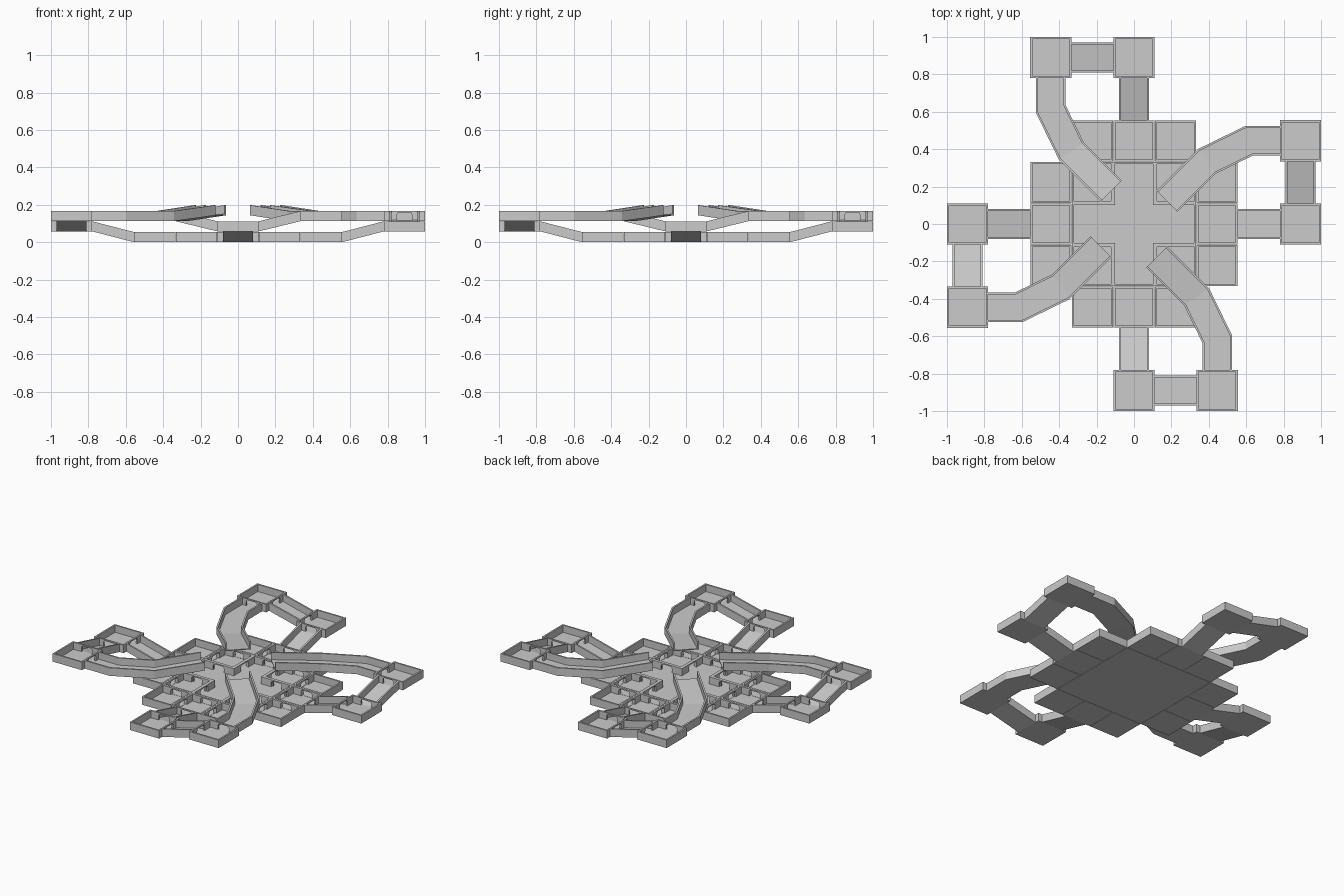
import bpy, bmesh, math
from mathutils import Vector, Matrix

if "Cube" in bpy.data.objects:
    bpy.data.objects.remove(bpy.data.objects["Cube"])

H, F, T = 0.054, 0.006, 0.011      # piece height, floor and wall thickness
P, R = 0.222, 0.11                 # room spacing and half size
L1, L2, L3 = 0.058, 0.113, 0.144   # raised levels
W = 0.08                           # passage half width


def finish(bm, name):
    """Turn a bmesh into four copies, rotated round the centre."""
    bmesh.ops.recalc_face_normals(bm, faces=bm.faces)
    me = bpy.data.meshes.new(name)
    bm.to_mesh(me)
    bm.free()
    for k in range(4):
        ob = bpy.data.objects.new(f"{name}_{k + 1}", me)
        ob.matrix_world = Matrix.Rotation(k * math.pi / 2, 4, 'Z')
        bpy.context.collection.objects.link(ob)


def extrude(bm, pts, vec):
    """Solid prism from a flat outline."""
    f = bm.faces.new([bm.verts.new(p) for p in pts])
    g = bmesh.ops.extrude_face_region(bm, geom=[f], use_keep_orig=True)
    bmesh.ops.translate(bm, vec=vec, verts=[v for v in g['geom'] if isinstance(v, bmesh.types.BMVert)])


def slab(bm, x0, x1, y0, y1, z):
    extrude(bm, [(x0, y0, z), (x1, y0, z), (x1, y1, z), (x0, y1, z)], (0, 0, F))


def wall(bm, a, b, z, door):
    """Wall from a to b, thickness added to the left, with an arched doorway."""
    a, b = Vector((*a, z)), Vector((*b, z))
    d = (b - a).normalized()
    n = Vector((-d.y, d.x, 0))
    length = (b - a).length
    m = length / 2
    prof = [(0, F), (0, H), (length, H), (length, F)]
    if door:
        w, top, r = 0.04, 0.046, 0.012
        prof += [(m + w, F)]
        for s, angs in ((1, (0, 45, 90)), (-1, (90, 45, 0))):
            for t in angs:
                t = math.radians(t)
                prof.append((m + s * (w - r + r * math.cos(t)), top - r + r * math.sin(t)))
        prof += [(m - w, F)]
    extrude(bm, [a + d * u + Vector((0, 0, h)) for u, h in prof], n * T)


def room(name, cx, cy, z, doors):
    bm = bmesh.new()
    slab(bm, cx - R, cx + R, cy - R, cy + R, z)
    i = R - T
    wall(bm, (cx - R, cy - R), (cx + R, cy - R), z, 'S' in doors)
    wall(bm, (cx + R, cy + R), (cx - R, cy + R), z, 'N' in doors)
    wall(bm, (cx + R, cy - i), (cx + R, cy + i), z, 'E' in doors)
    wall(bm, (cx - R, cy + i), (cx - R, cy - i), z, 'W' in doors)
    finish(bm, name)


def trough(name, path):
    """Open channel swept along a path with mitred bends."""
    bm = bmesh.new()
    path = [Vector(p) for p in path]
    prof = [(-W, 0), (W, 0), (W, H), (W - T, H), (W - T, F), (T - W, F), (T - W, H), (-W, H)]
    dirs = [Vector((b.x - a.x, b.y - a.y, 0)).normalized() for a, b in zip(path, path[1:])]
    rings = []
    for i, p in enumerate(path):
        d0, d1 = dirs[max(i - 1, 0)], dirs[min(i, len(dirs) - 1)]
        m = (d0 + d1).normalized()
        n = Vector((-m.y, m.x, 0)) / m.dot(d0)
        rings.append([bm.verts.new(p + n * u + Vector((0, 0, h))) for u, h in prof])
    for a, b in zip(rings, rings[1:]):
        for j in range(8):
            k = (j + 1) % 8
            bm.faces.new((a[j], a[k], b[k], b[j]))
    bm.faces.new(rings[0])
    bm.faces.new(rings[-1])
    finish(bm, name)


# ground level ring of rooms
room("corner_room", P, P, 0, "NESW")
room("gate_room", 2 * P, 0, 0, "NESW")
room("left_side_room", 2 * P, P, 0, "SW")
room("right_side_room", 2 * P, -P, 0, "NW")

# raised outer rooms
room("outer_room", 0.89, 0, L1, "NW")
room("upper_room", 0.89, 0.445, L2, "SW")

# passages climbing from the gate up to the middle
trough("gate_ramp", [(2 * P + R, 0, 0), (0.78, 0, L1)])
trough("outer_ramp", [(0.89, R, L1), (0.89, 0.335, L2)])
trough("curved_bridge", [(0.78, 0.445, L2), (0.615, 0.445, L2), (0.39, 0.335, L2), (0.177, 0.122, L3)])

# cross-shaped central hall: one arm per quarter
bm = bmesh.new()
e = P + R
q = P - R
extrude(bm, [(0, 0, 0), (q, -q, 0), (e, -q, 0), (e, q, 0), (q, q, 0)], (0, 0, F))
wall(bm, (q - T, -q), (e, -q), 0, True)
wall(bm, (e, q), (q - T, q), 0, True)
wall(bm, (e, T - q), (e, q - T), 0, True)
finish(bm, "central_hall_arm")
